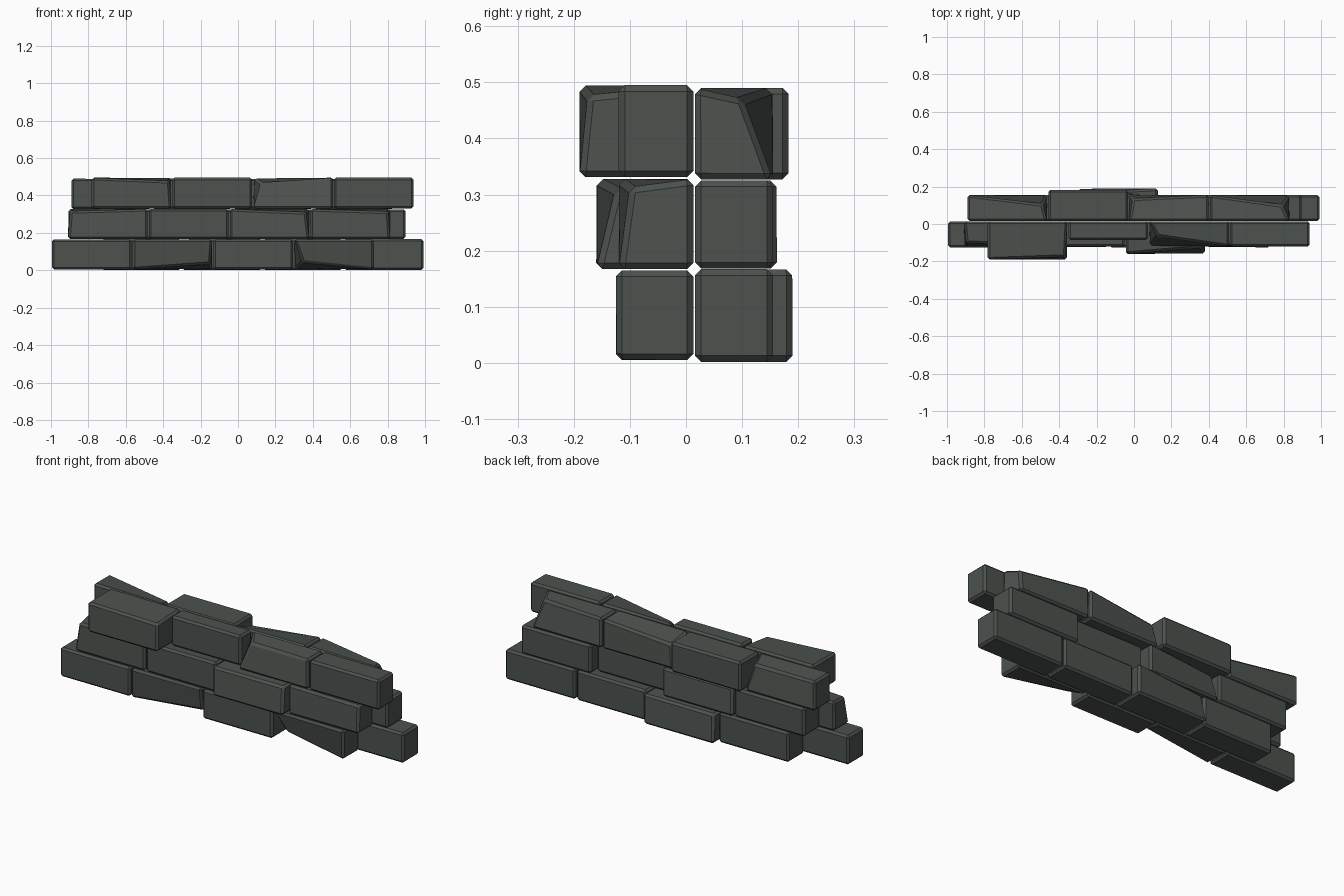
import bpy, bmesh

if "Cube" in bpy.data.objects:
    bpy.data.objects.remove(bpy.data.objects["Cube"])

stone = bpy.data.materials.new("dark grey stone")
stone.diffuse_color = (0.072, 0.084, 0.076, 1)
stone.use_nodes = True
stone.node_tree.nodes["Principled BSDF"].inputs["Base Color"].default_value = stone.diffuse_color

LENGTH, PITCH = 0.425, 0.432


def brick(name, x0, y0, y1, z0, z1, chip=None):
    """Bevelled box; chip = (corner signs, pull distances) drags one corner inward."""
    bm = bmesh.new()
    bmesh.ops.create_cube(bm, size=1)
    for v in bm.verts:
        s = tuple(1 if c > 0 else -1 for c in v.co)
        v.co = (x0 + (v.co.x + 0.5) * LENGTH,
                y0 + (v.co.y + 0.5) * (y1 - y0),
                z0 + (v.co.z + 0.5) * (z1 - z0))
        if chip and s == chip[0]:
            for i in range(3):
                v.co[i] -= s[i] * chip[1][i]
    bmesh.ops.bevel(bm, geom=bm.edges[:], offset=0.011, segments=1,
                    affect='EDGES', clamp_overlap=True)
    bmesh.ops.recalc_face_normals(bm, faces=bm.faces[:])
    me = bpy.data.meshes.new(name)
    bm.to_mesh(me)
    bm.free()
    me.materials.append(stone)
    bpy.context.collection.objects.link(bpy.data.objects.new(name, me))


# Each course: start x, bottom z, top z, outer y of each brick, chipped corners by brick number
front = [
    (-0.995, 0.005, 0.165, [-0.125] * 4,
     {1: ((1, -1, -1), (0.01, 0.03, 0.03)), 3: ((-1, -1, -1), (0.045, 0.05, 0.04))}),
    (-0.908, 0.167, 0.328, [-0.12, -0.12, -0.16, -0.12],
     {0: ((-1, -1, 1), (0.012, 0.02, 0.012)), 2: ((1, -1, 1), (0.018, 0.035, 0.018)),
      3: ((1, -1, 1), (0.01, 0.02, 0.015))}),
    (-0.782, 0.331, 0.495, [-0.19, -0.085, -0.12, -0.12],
     {0: ((1, -1, 1), (0.01, 0.015, 0.018)), 2: ((-1, -1, 1), (0.045, 0.055, 0.03))}),
]
back = [
    (-0.73, 0.002, 0.167, [0.155, 0.19, 0.155, 0.155],
     {1: ((-1, 1, 1), (0.015, 0.025, 0.015))}),
    (-0.825, 0.168, 0.325, [0.155, 0.162, 0.11, 0.155],
     {1: ((-1, 1, 1), (0.02, 0.03, 0.015))}),
    (-0.89, 0.327, 0.49, [0.155, 0.183, 0.155, 0.155],
     {0: ((1, 1, 1), (0.025, 0.05, 0.03)), 2: ((-1, 1, 1), (0.02, 0.02, 0.04)),
      3: ((1, 1, 1), (0.04, 0.055, 0.02))}),
]

# Two leaves of the wall, three courses each, four bricks per course
for side, courses in (("front", front), ("back", back)):
    for r, (x0, z0, z1, outer, chips) in enumerate(courses):
        for i, y in enumerate(outer):
            y0, y1 = (y, 0.013) if side == "front" else (0.016, y)
            brick(f"{side}_course{r + 1}_brick{i + 1}", x0 + i * PITCH,
                  y0, y1, z0, z1, chips.get(i))
